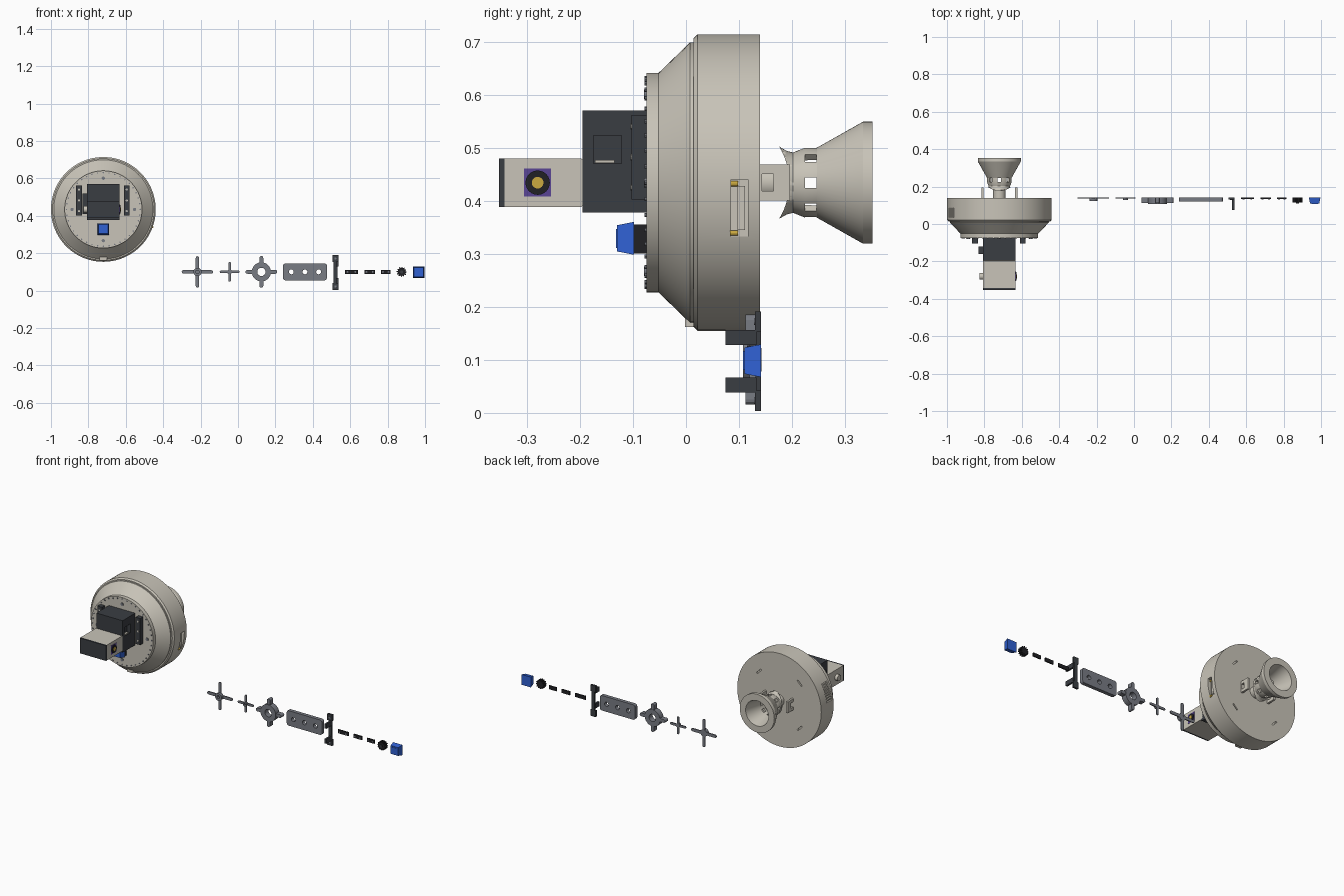
import bpy, bmesh, math
from mathutils import Vector, Matrix

if "Cube" in bpy.data.objects:
    bpy.data.objects.remove(bpy.data.objects["Cube"])

CX, CZ = -0.72, 0.434      # axis of the round housing
RZ = 0.10                  # height of the row of loose parts

def mat(name, rgb):
    m = bpy.data.materials.new(name)
    m.diffuse_color = (*rgb, 1)
    m.use_nodes = True
    m.node_tree.nodes["Principled BSDF"].inputs["Base Color"].default_value = m.diffuse_color
    return m

SHELL = mat("shell_beige", (0.58, 0.55, 0.48))
DARK = mat("dark_plastic", (0.042, 0.047, 0.055))
BLACK = mat("black", (0.015, 0.015, 0.018))
STEEL = mat("steel", (0.19, 0.20, 0.23))
BLUE = mat("blue", (0.03, 0.12, 0.65))
PURPLE = mat("purple", (0.10, 0.06, 0.30))
GOLD = mat("gold", (0.60, 0.40, 0.05))

def finish(bm, name, m=None, smooth=False):
    bmesh.ops.recalc_face_normals(bm, faces=bm.faces)
    me = bpy.data.meshes.new(name)
    bm.to_mesh(me)
    bm.free()
    ob = bpy.data.objects.new(name, me)
    bpy.context.collection.objects.link(ob)
    if m:
        me.materials.append(m)
    if smooth:
        bpy.ops.object.select_all(action='DESELECT')
        ob.select_set(True)
        bpy.context.view_layer.objects.active = ob
        bpy.ops.object.shade_smooth_by_angle(angle=math.radians(28))
    return ob

def lathe(name, prof, x, z, m, n=64, closed=False):
    """Spin (radius, y) points about an axis parallel to y."""
    bm = bmesh.new()
    vs = [bm.verts.new((x + r, y, z)) for r, y in prof]
    for a, b in zip(vs, vs[1:] + vs[:1] if closed else vs[1:]):
        bm.edges.new((a, b))
    bmesh.ops.spin(bm, geom=bm.verts[:] + bm.edges[:], cent=(x, 0, z), axis=(0, 1, 0),
                   angle=math.tau, steps=n)
    bmesh.ops.remove_doubles(bm, verts=bm.verts, dist=1e-5)
    return finish(bm, name, m, True)

def disc(name, x, z, r, y0, y1, m, n=24):
    return lathe(name, [(0, y0), (r, y0), (r, y1), (0, y1)], x, z, m, n)

def tube(name, x, z, r0, r1, y0, y1, m, n=32):
    return lathe(name, [(r0, y0), (r1, y0), (r1, y1), (r0, y1)], x, z, m, n, True)

def prism(name, pts, y0, y1, m, top=1.0):
    """Extrude an (x, z) outline along y; the y0 end can be scaled by top."""
    bm = bmesh.new()
    f = bm.faces.new([bm.verts.new((x, y1, z)) for x, z in pts])
    ext = bmesh.ops.extrude_face_region(bm, geom=[f])
    vs = [v for v in ext['geom'] if isinstance(v, bmesh.types.BMVert)]
    c = sum((v.co for v in vs), Vector()) / len(vs)
    for v in vs:
        v.co = c + (v.co - c) * top
        v.co.y = y0
    return finish(bm, name, m)

def box(name, x0, x1, y0, y1, z0, z1, m, top=1.0):
    return prism(name, [(x0, z0), (x1, z0), (x1, z1), (x0, z1)], y0, y1, m, top)

def capsule(name, x, z, length, w, y0, y1, m, ang=0):
    pts = []
    for side in (0, math.pi):
        for i in range(7):
            a = side - math.pi / 2 + math.pi * i / 6
            px = math.cos(a) * w / 2 + math.cos(side) * (length - w) / 2
            pz = math.sin(a) * w / 2
            pts.append((x + px * math.cos(ang) - pz * math.sin(ang),
                        z + px * math.sin(ang) + pz * math.cos(ang)))
    return prism(name, pts, y0, y1, m)

def turn(ob, deg, axis='Y', c=(CX, 0, CZ)):
    ob.data.transform(Matrix.Translation(c) @ Matrix.Rotation(math.radians(deg), 4, axis)
                      @ Matrix.Translation(-Vector(c)))
    return ob

def cut(ob, *cutters):
    for c in cutters:
        md = ob.modifiers.new("cut", 'BOOLEAN')
        md.operation, md.object, md.solver = 'DIFFERENCE', c, 'EXACT'
        bpy.context.view_layer.objects.active = ob
        bpy.ops.object.modifier_apply(modifier=md.name)
        bpy.data.objects.remove(c)

# round housing with a side port, side vents and curved slots in the back
body = lathe("housing", [(0, -.075), (.207, -.075), (.207, -.052), (.265, .008), (.265, .014),
                         (.272, .014), (.28, .022), (.28, .14), (0, .14)], CX, CZ, SHELL, 96)
cut(body, box("port_cutter", -.462, -.40, .085, .117, .332, .44, SHELL))
for i in range(8):
    cut(body, turn(box("vent_cutter", -1.02, -.988, .035, .085, CZ - .004, CZ + .004, SHELL), 8 + 3 * i))
for a in (45, 135, 225, 315):
    cut(body, turn(box("slot_cutter", CX + .188, CX + .196, .13, .16, CZ - .02, CZ + .02, SHELL), a))
box("side_port_insert", -.49, -.455, .097, .111, .345, .428, SHELL)
for z in (.339, .432):
    disc("side_port_contact", -.457, z, .005, .083, .098, GOLD, 12)
box("bottom_tab", CX - .02, CX + .02, -.002, .014, .162, .20, SHELL)

# front face studs and screws
for i in range(40):
    a = math.tau * i / 40
    disc("rim_stud", CX + .197 * math.cos(a), CZ + .197 * math.sin(a), .004, -.078, -.07, STEEL, 8)
for i in range(4):
    a = math.pi / 2 * i
    disc("face_screw", CX + .167 * math.cos(a), CZ + .167 * math.sin(a), .009, -.079, -.07, STEEL, 16)

# side rails
for x in (-.85, -.595):
    box("side_rail", x - .015, x + .015, -.103, -.07, .402, .562, DARK)
    for z in (.425, .482, .54):
        disc("rail_screw", x, z, .006, -.105, -.10, SHELL, 12)

# central head block with a recess on the right
head = box("head_block", -.808, -.633, -.195, -.07, .378, .57, DARK)
cut(head, box("recess_cutter", -.655, -.60, -.175, -.122, .47, .523, DARK))
turn(box("recess_lever", -.65, -.636, -.172, -.135, .471, .477, SHELL), 0)
box("head_side_knob", -.832, -.80, -.16, -.12, .41, .52, DARK)

# camera arm: a chamfered block, front plate and dial on both sides
bm = bmesh.new()
side = [(-.343, .388), (-.198, .388), (-.185, .40), (-.185, .468), (-.198, .48), (-.343, .48)]
f = bm.faces.new([bm.verts.new((-.808, y, z)) for y, z in side])
e = bmesh.ops.extrude_face_region(bm, geom=[f])
bmesh.ops.translate(bm, vec=(.175, 0, 0), verts=[v for v in e['geom'] if isinstance(v, bmesh.types.BMVert)])
finish(bm, "camera_arm", SHELL)
box("camera_front", -.808, -.633, -.353, -.343, .388, .48, DARK)
box("dial_plate", -.64, -.631, -.306, -.255, .408, .461, PURPLE)
for name, r, x, m in (("dial", .023, -.628, BLACK), ("dial_center", .011, -.626, GOLD)):
    turn(disc(name, 0, 0, r, -.01, 0, m), -90, 'Z', (0, 0, 0)).location = (x, -.28, CZ)
for ob in bpy.data.objects:
    if ob.name in ("dial", "dial_center"):
        ob.data.transform(Matrix.Translation((0, 0, 0)))
turn(disc("left_knob", 0, 0, .018, 0, .02, SHELL), 90, 'Z', (0, 0, 0)).location = (-.806, -.28, CZ)

# tapered push button (used on the housing and in the row)
def button(x, z, y):
    box("push_button", x - .031, x + .031, y - .032, y, z - .031, z + .031, BLUE, .8)
    box("button_face", x - .018, x + .018, y - .034, y - .03, z - .018, z + .018, BLUE)

button(CX, .329, -.098)
box("button_base", CX - .028, CX + .028, -.098, -.07, .30, .355, BLACK)

# rear nozzle: hollow, saddle-cut base and eight windows
nozzle = lathe("nozzle", [(0, .165), (.08, .165), (.068, .176), (.06, .19), (.057, .202), (.066, .225),
                          (.066, .247), (.115, .334), (.115, .352), (.076, .352), (.07, .325),
                          (.052, .25), (.05, .215), (0, .212)], CX, CZ, SHELL, 64)
saddle = turn(disc("saddle_cutter", 0, 0, .131, -.2, .2, SHELL, 64), 90, 'Z', (0, 0, 0))
saddle.data.transform(Matrix.Translation((CX, .064, CZ)))
cut(nozzle, saddle)
for a in (0, 45, 90, 135):
    cut(nozzle, turn(box("window_cutter", CX - .09, CX + .09, .225, .246, CZ - .01, CZ + .01, SHELL), a))
disc("nozzle_pivot", CX, CZ, .033, .135, .205, SHELL, 32)
for x in (-.81, -.63):
    ear = box("pivot_ear", x - .006, x + .006, .135, .196, .40, .468, SHELL)
    cut(ear, box("ear_cutter", x - .02, x + .02, .143, .165, .418, .45, SHELL))

# loose parts: horn crosses and the four-armed ring
for name, x, span, w, hub in (("large_cross", -.217, .168, .018, .022), ("small_cross", -.045, .106, .014, .013)):
    for a in (0, math.pi / 2):
        capsule(name + "_arm", x, RZ, span, w, .136, .142, STEEL, a)
    tube(name + "_hub", x, RZ, hub * .4, hub, .122 if hub > .02 else .128, .1425, STEEL)
tube("ring_hub", .125, RZ, .022, .051, .108, .142, STEEL, 48)
for i in range(4):
    a = math.pi / 2 * i
    capsule("ring_arm", .125 + .0625 * math.cos(a), RZ + .0625 * math.sin(a), .045, .02,
            .112, .141, STEEL, a)

# drilled plate with rounded corners
pts = [(.358 + sx * .105 + .012 * math.cos(a), RZ + sz * .033 + .012 * math.sin(a))
       for sx, sz, s in ((1, 1, 0), (-1, 1, 1), (-1, -1, 2), (1, -1, 3))
       for a in [math.pi / 2 * (s + i / 4) for i in range(5)]]
plate = prism("drilled_plate", pts, .12, .142, STEEL)
for x in (.285, .358, .431):
    cut(plate, disc("hole_cutter", x, RZ, .013, .1, .16, STEEL))

# dark clip with two prongs
box("clip_spine", .511, .531, .131, .142, .03, .16, DARK)
for s in (-1, 1):
    z = RZ - .003 + s * .0745
    box("clip_end", .504, .537, .13, .142, z - .019, z + .019, DARK)
    disc("clip_screw", .5205, z, .006, .128, .132, STEEL, 12)
    box("clip_prong", .525, .536, .075, .133, RZ - .003 + s * .045 - .014, RZ - .003 + s * .045 + .014, DARK)

# short dark links, a small gear and a spare button
for x, w in ((.606, .07), (.704, .056), (.79, .05)):
    box("link", x - w / 2, x + w / 2, .135, .142, RZ - .011, RZ + .011, BLACK)
    for s in (-1, 1):
        disc("link_pin", x + s * w * .3, RZ, .005, .131, .136, STEEL, 12)
prism("small_gear", [(.875 + r * math.sin(math.tau * i / 48), RZ + r * math.cos(math.tau * i / 48))
                     for i in range(48) for r in [.027 if i % 4 < 2 else .021]], .115, .141, BLACK)
disc("gear_shaft", .875, RZ, .008, .11, .116, DARK, 16)
button(.966, .098, .142)
